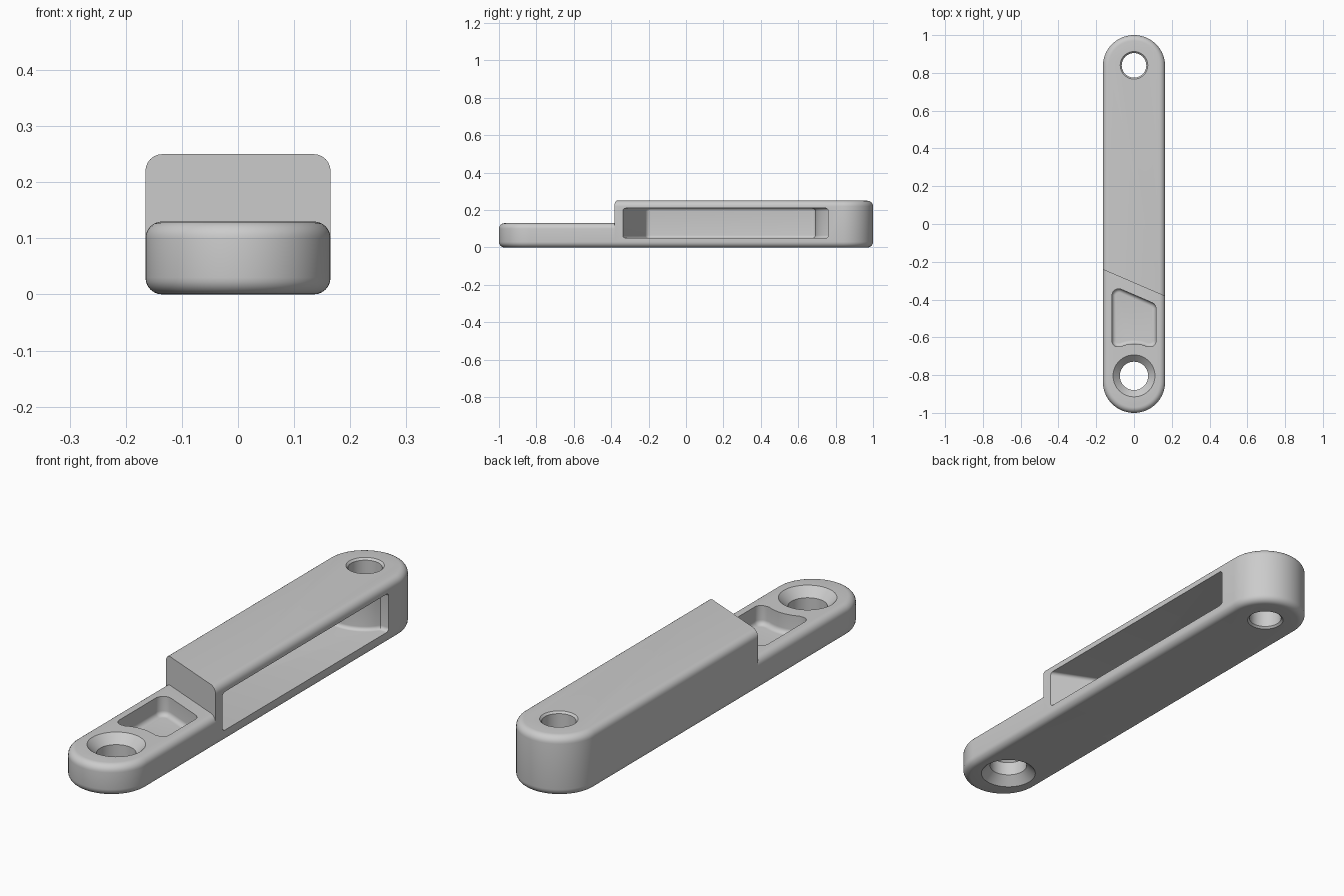
import bpy, bmesh, math
from mathutils import Vector

if "Cube" in bpy.data.objects:
    bpy.data.objects.remove(bpy.data.objects["Cube"])

HALF = 0.165            # half width of the arm
SLOPE = -0.43           # slant of the step, in plan

grey = bpy.data.materials.new("plain grey")
grey.use_nodes = True
colour = (0.6, 0.6, 0.6, 1)
grey.diffuse_color = colour
grey.node_tree.nodes["Principled BSDF"].inputs["Base Color"].default_value = colour


def fillet(corners):
    """Round each (x, y, radius) corner of a plan outline."""
    out = []
    for i, (x, y, r) in enumerate(corners):
        p = Vector((x, y))
        if not r:
            out.append(p)
            continue
        a = (Vector(corners[i - 1][:2]) - p).normalized()
        b = (Vector(corners[(i + 1) % len(corners)][:2]) - p).normalized()
        half = a.angle(b) / 2
        centre = p + (a + b).normalized() * r / math.sin(half)
        v = p + a * r / math.tan(half) - centre
        w = p + b * r / math.tan(half) - centre
        start = math.atan2(v.y, v.x)
        turn = (math.atan2(w.y, w.x) - start + math.pi) % math.tau - math.pi
        n = max(4, round(abs(turn) / math.pi * 32))
        for k in range(n + 1):
            t = start + turn * k / n
            q = centre + r * Vector((math.cos(t), math.sin(t)))
            if not out or (q - out[-1]).length > 1e-4:
                out.append(q)
    if (out[0] - out[-1]).length < 1e-4:
        out.pop()
    return out


def finish(name, bm):
    bmesh.ops.recalc_face_normals(bm, faces=bm.faces)
    mesh = bpy.data.meshes.new(name)
    bm.to_mesh(mesh)
    bm.free()
    ob = bpy.data.objects.new(name, mesh)
    bpy.context.collection.objects.link(ob)
    mesh.materials.append(grey)
    return ob


def prism(name, corners, z0, z1, round_low=0, round_high=0):
    """Extrude an outline and round its lower and upper rims."""
    bm = bmesh.new()
    base = bm.faces.new([bm.verts.new((p.x, p.y, z0)) for p in fillet(corners)])
    top = bmesh.ops.extrude_face_region(bm, geom=[base], use_keep_orig=True)
    bmesh.ops.translate(bm, vec=(0, 0, z1 - z0),
                        verts=[g for g in top["geom"] if isinstance(g, bmesh.types.BMVert)])
    bmesh.ops.recalc_face_normals(bm, faces=bm.faces)
    for z, r in ((z0, round_low), (z1, round_high)):
        if r:
            rim = [e for e in bm.edges if all(abs(v.co.z - z) < 1e-5 for v in e.verts)]
            bmesh.ops.bevel(bm, geom=rim, offset=r, segments=6, profile=0.5, affect="EDGES")
    return finish(name, bm)


def turned(name, y, rings, n=64):
    """Solid of revolution about a vertical axis from (z, radius) rings."""
    bm = bmesh.new()
    loops = [[bm.verts.new((r * math.cos(math.tau * k / n),
                            y + r * math.sin(math.tau * k / n), z)) for k in range(n)]
             for z, r in rings]
    for lo, hi in zip(loops, loops[1:]):
        for k in range(n):
            j = (k + 1) % n
            bm.faces.new((lo[k], lo[j], hi[j], hi[k]))
    bm.faces.new(loops[0])
    bm.faces.new(loops[-1])
    return finish(name, bm)


def combine(target, tool, operation="DIFFERENCE"):
    mod = target.modifiers.new("combine", "BOOLEAN")
    mod.operation, mod.object, mod.solver = operation, tool, "EXACT"
    bpy.context.view_layer.objects.active = target
    bpy.ops.object.modifier_apply(modifier=mod.name)
    bpy.data.objects.remove(tool)


def step(x, shift=0):
    return -0.312 + shift + SLOPE * x


# Tall housing, cut off along the slanted step
arm = prism("link_arm", [(HALF, -1, HALF), (HALF, 1, HALF), (-HALF, 1, HALF), (-HALF, -1, HALF)],
            0, 0.25, 0.03, 0.03)
combine(arm, prism("step_cutter", [(-0.3, -1.2, 0), (0.3, -1.2, 0), (0.3, step(0.3), 0),
                                   (-0.3, step(-0.3), 0)], -0.1, 0.4))

# Low tongue at the front
combine(arm, prism("front_tongue", [(HALF, -1, HALF), (HALF, 0.3, 0), (-HALF, 0.3, 0),
                                    (-HALF, -1, HALF)], 0, 0.13, 0.03, 0.03), "UNION")

# Side slot, open on the left, wrapping around the rear boss
boss = [(x, 0.84 - math.sqrt(0.15 ** 2 - x * x), 0)
        for x in [-0.05 + 0.177 * k / 14 for k in range(15)]]
combine(arm, prism("slot_cutter", [(0.3, step(0.3, 0.045), 0), (0.3, 0.76, 0)] + boss[::-1] +
                   [(-0.135, 0.7, 0.03), (-0.135, step(-0.135, 0.045), 0.03)],
                   0.05, 0.21, 0.015, 0.015))

# Shallow pocket in the tongue, curved around the front hole
curve = [(x, -0.804 + math.sqrt(0.17 ** 2 - x * x), 0)
         for x in [-0.07 + 0.14 * k / 12 for k in range(13)]]
combine(arm, prism("pocket_cutter", [(-0.116, -0.65, 0.03)] + curve +
                   [(0.116, -0.65, 0.03), (0.116, step(0.116, -0.063), 0.035),
                    (-0.116, step(-0.116, -0.063), 0.035)], 0.05, 0.2, 0.02))

# Bolt holes: countersunk at the front, lightly chamfered at the rear
for name, y, height, r, chamfer in (("front_hole", -0.804, 0.13, 0.075, 0.036),
                                    ("rear_hole", 0.84, 0.25, 0.065, 0.008)):
    wide = r + chamfer + 0.01
    combine(arm, turned(name, y, [(-0.01, wide), (chamfer, r),
                                  (height - chamfer, r), (height + 0.01, wide)]))

# Smooth shading with crisp edges
bpy.ops.object.select_all(action="DESELECT")
arm.select_set(True)
bpy.context.view_layer.objects.active = arm
bpy.ops.object.shade_smooth_by_angle(angle=math.radians(30))
